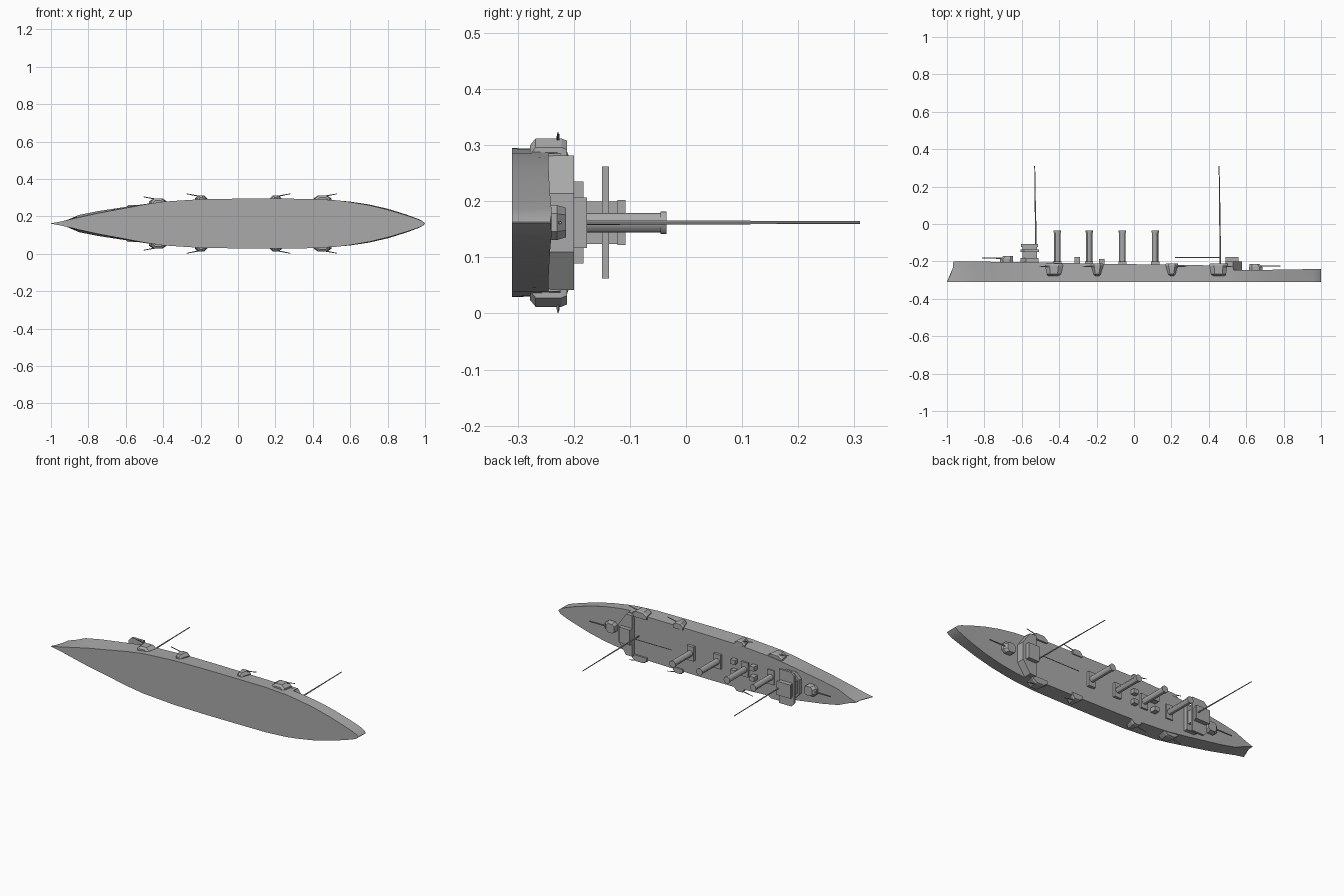
import bpy, bmesh, math
from mathutils import Vector

if "Cube" in bpy.data.objects:
    bpy.data.objects.remove(bpy.data.objects["Cube"])

CZ = 0.162  # centreline; the ship lies on its side with its deck toward +y

paint = bpy.data.materials.new("hull grey")
paint.diffuse_color = (0.40, 0.40, 0.40, 1)
paint.use_nodes = True
paint.node_tree.nodes["Principled BSDF"].inputs["Base Color"].default_value = paint.diffuse_color


def P(x, w, h):
    """length, beam and height to world space"""
    return Vector((x, h, CZ + w))


def finish(bm, name, smooth=False):
    bmesh.ops.remove_doubles(bm, verts=bm.verts, dist=1e-5)
    bmesh.ops.recalc_face_normals(bm, faces=bm.faces)
    me = bpy.data.meshes.new(name)
    bm.to_mesh(me)
    bm.free()
    me.materials.append(paint)
    ob = bpy.data.objects.new(name, me)
    bpy.context.collection.objects.link(ob)
    if smooth:
        bpy.context.view_layer.objects.active = ob
        ob.select_set(True)
        bpy.ops.object.shade_smooth_by_angle(angle=math.radians(30))
        ob.select_set(False)
    return ob


def loft(name, rings, smooth=False):
    """skin a series of equal closed rings and cap both ends"""
    bm = bmesh.new()
    vs = [[bm.verts.new(p) for p in r] for r in rings]
    n = len(vs[0])
    for a, b in zip(vs, vs[1:]):
        for i in range(n):
            j = (i + 1) % n
            bm.faces.new((a[i], a[j], b[j], b[i]))
    bm.faces.new(vs[0])
    bm.faces.new(vs[-1])
    return finish(bm, name, smooth)


def prism(name, outline, h0, h1):
    return loft(name, [[P(x, w, h) for x, w in outline] for h in (h0, h1)])


def box(name, x0, x1, w0, w1, h0, h1):
    return prism(name, [(x0, w0), (x1, w0), (x1, w1), (x0, w1)], h0, h1)


def rod(name, a, b, r0, r1, n=6, smooth=False):
    a, b = P(*a), P(*b)
    d = (b - a).normalized()
    u = d.orthogonal().normalized()
    v = d.cross(u)
    ring = lambda c, r: [c + r * (math.cos(t) * u + math.sin(t) * v)
                         for t in [2 * math.pi * (i + .5) / n for i in range(n)]]
    return loft(name, [ring(a, r0), ring(b, r1)], smooth)


# Hull: station x, half beam at keel, half beam at deck, deck height
KEEL = -0.31
stations = [
    (-1.00, 0.001, 0.001, -0.200), (-0.94, 0.012, 0.016, -0.200),
    (-0.85, 0.033, 0.046, -0.201), (-0.75, 0.055, 0.066, -0.202),
    (-0.60, 0.083, 0.089, -0.204), (-0.50, 0.102, 0.104, -0.205),
    (-0.40, 0.117, 0.116, -0.208), (-0.20, 0.130, 0.127, -0.212),
    (0.00, 0.133, 0.129, -0.215), (0.20, 0.133, 0.129, -0.218),
    (0.40, 0.132, 0.128, -0.221), (0.53, 0.124, 0.123, -0.224),
    (0.531, 0.124, 0.123, -0.245), (0.60, 0.115, 0.117, -0.245),
    (0.70, 0.098, 0.102, -0.245), (0.80, 0.074, 0.079, -0.244),
    (0.90, 0.044, 0.048, -0.242), (0.96, 0.024, 0.026, -0.240),
    (0.985, 0.013, 0.014, -0.240), (1.00, 0.001, 0.001, -0.242)]
rings = []
for x, wk, wd, h in stations:
    side = []
    for f, rake in ((0, 0), (0.35, 0.019), (0.7, 0.032), (1, 0.034)):
        # the ram bow rakes back as it rises
        xs = x + rake * max(0, min(1, (-0.85 - x) / 0.15))
        side.append((xs, wk + (wd - wk) * f, KEEL + (h - KEEL) * f))
    rings.append([P(*s) for s in side] + [P(a, -w, c) for a, w, c in reversed(side)])
loft("hull", rings, True)

# Funnels with wide casings and rims
for x in (-0.41, -0.24, -0.062, 0.113):
    box("funnel_casing", x - 0.022, x + 0.022, -0.042, 0.042, -0.225, -0.200)
    rod("funnel", (x, 0, -0.21), (x, 0, -0.036), 0.0175, 0.0175, 12, True)
    rod("funnel_rim", (x, 0, -0.045), (x, 0, -0.035), 0.020, 0.020, 12, True)

# Ventilator boxes
for x, top in ((-0.303, -0.176), (-0.172, -0.186)):
    for s in (-1, 1):
        box("ventilator", x - 0.015, x + 0.015, s * 0.03 - 0.013, s * 0.03 + 0.013, -0.22, top)


def chamfered(x0, x1, w, cut):
    """deckhouse outline with its corners cut at the x0 end"""
    xc = x0 + cut * (1 if x1 > x0 else -1)
    return [(x0, w - cut), (xc, w), (x1, w), (x1, -w), (xc, -w), (x0, cut - w)]


# Forward bridge
prism("bridge_base", chamfered(-0.607, -0.51, 0.073, 0.03), -0.21, -0.183)
box("bridge_house", -0.597, -0.518, -0.038, 0.038, -0.185, -0.110)
prism("bridge_wings", chamfered(-0.607, -0.508, 0.10, 0.02), -0.150, -0.137)
box("bridge_roof", -0.603, -0.512, -0.040, 0.040, -0.122, -0.108)

# Aft deckhouse with angled rear screen
prism("aft_screen", [(0.49, -0.12), (0.53, -0.12), (0.578, -0.052),
                     (0.578, 0.052), (0.53, 0.12), (0.49, 0.12)], -0.25, -0.200)
box("aft_house", 0.49, 0.56, -0.045, 0.045, -0.202, -0.176)

# Masts and boom
for x, foot in ((-0.527, -0.12), (0.459, -0.23)):
    rod("lower_mast", (x + 0.003, 0, foot), (x - 0.001, 0, 0.115), 0.0042, 0.0035)
    rod("upper_mast", (x - 0.001, 0, 0.115), (x - 0.004, 0, 0.31), 0.0030, 0.0026)
rod("boom", (0.22, 0, -0.179), (0.46, 0, -0.179), 0.0022, 0.0022)

# Main gun turrets: d is the direction of fire
for x, base, d in ((-0.682, -0.205, -1), (0.652, -0.247, 1)):
    shape = [(0.035, 0.016), (0.018, 0.031), (-0.020, 0.031),
             (-0.036, 0.018), (-0.036, -0.018), (-0.020, -0.031),
             (0.018, -0.031), (0.035, -0.016)]
    low = [P(x + d * a, w, base) for a, w in shape]
    mid = [P(x + d * a, w, base + 0.017) for a, w in shape]
    top = [P(x + d * (a * 0.75 - 0.008), w * 0.85, base + 0.033) for a, w in shape]
    loft("turret", [low, mid, top])
    rod("turret_gun", (x, 0, base + 0.022), (x + d * 0.13, 0, base + 0.023), 0.004, 0.0025)

# Side sponsons: centre, half length at top and foot, hull beam, reach, gun direction
for x, lt, lf, wi, wo, d in ((-0.428, 0.048, 0.032, 0.100, 0.134, -1),
                             (-0.197, 0.033, 0.013, 0.115, 0.150, -1),
                             (0.202, 0.033, 0.013, 0.115, 0.150, 1),
                             (0.452, 0.048, 0.034, 0.112, 0.150, 1)):
    for s in (-1, 1):
        def ring(l, reach, h):
            return [P(x - l, s * wi, h), P(x - l, s * (reach - 0.016), h),
                    P(x - l * 0.5, s * reach, h), P(x + l * 0.5, s * reach, h),
                    P(x + l, s * (reach - 0.016), h), P(x + l, s * wi, h)]
        loft("sponson", [ring(lf, wo - 0.012, -0.278), ring(lf + 0.006, wo, -0.268),
                         ring(lt, wo, -0.222), ring(lt * 0.97, wo - 0.004, -0.212)])
        rod("sponson_gun", (x, s * (wo - 0.006), -0.228),
            (x + d * 0.078, s * (wo + 0.009), -0.228), 0.0035, 0.002)
